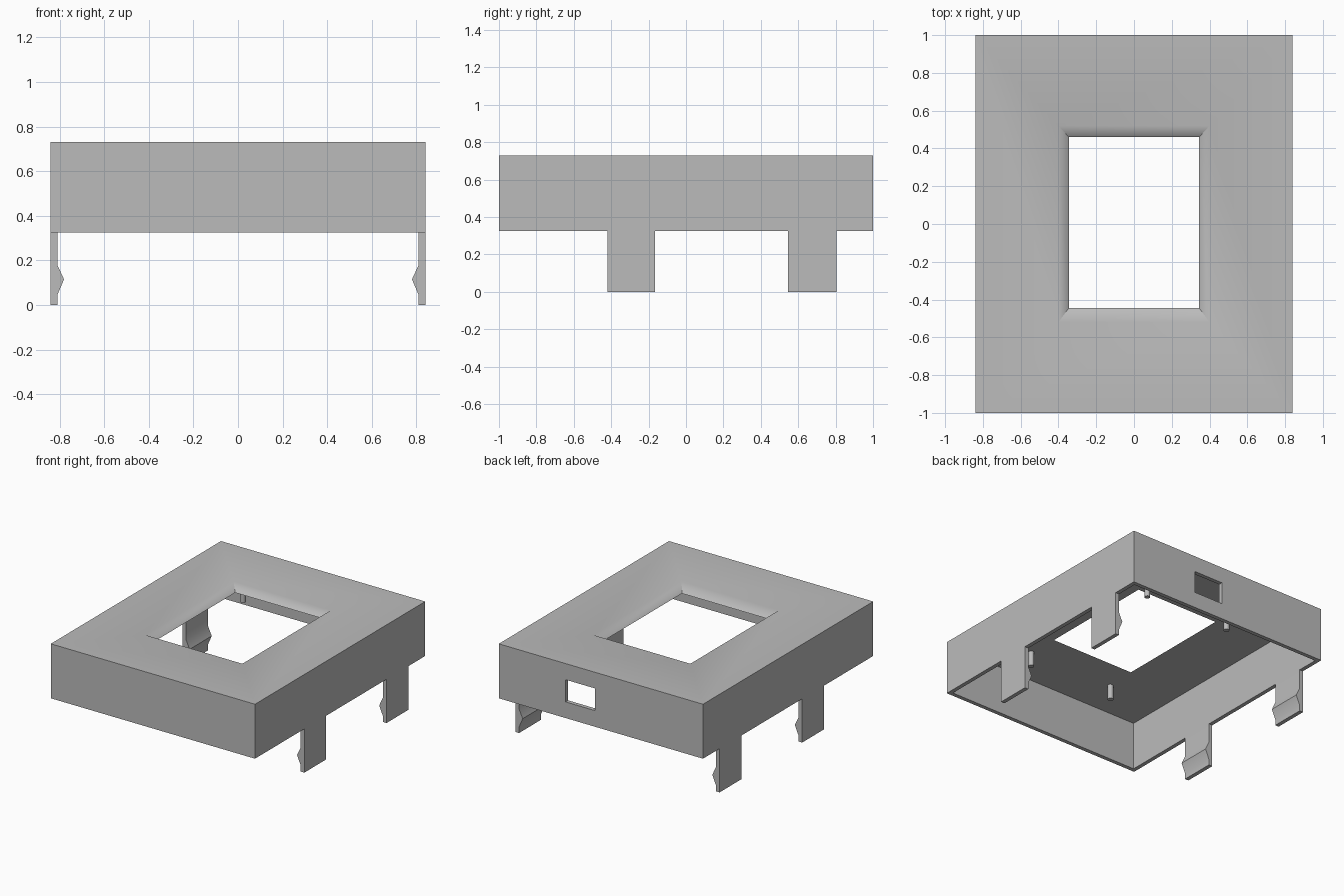
import bpy
import bmesh

default = bpy.data.objects.get("Cube")
if default:
    bpy.data.objects.remove(default, do_unlink=True)

grey = bpy.data.materials.new("plain grey")
grey.use_nodes = True
colour = (0.5, 0.5, 0.5, 1)
grey.diffuse_color = colour
grey.node_tree.nodes["Principled BSDF"].inputs["Base Color"].default_value = colour

HALF_X, HALF_Y = 0.84, 1.0
BOTTOM, TOP, CEILING = 0.325, 0.73, 0.685
WALL = 0.03


def make_object(name, bm):
    bmesh.ops.recalc_face_normals(bm, faces=bm.faces)
    mesh = bpy.data.meshes.new(name)
    bm.to_mesh(mesh)
    bm.free()
    obj = bpy.data.objects.new(name, mesh)
    bpy.context.collection.objects.link(obj)
    mesh.materials.append(grey)
    return obj


def activate(obj):
    bpy.ops.object.select_all(action='DESELECT')
    obj.select_set(True)
    bpy.context.view_layer.objects.active = obj


def smooth(obj, angle=0.79):
    activate(obj)
    bpy.ops.object.shade_smooth_by_angle(angle=angle)


def rectangle(bm, half_x, front, back, z):
    corners = ((-half_x, front), (half_x, front), (half_x, back), (-half_x, back))
    return [bm.verts.new((x, y, z)) for x, y in corners]


# Hollow cover: rectangular rings joined from the outer rim round to the inner rim
bm = bmesh.new()
in_x, in_y = HALF_X - WALL, HALF_Y - WALL
rings = [
    rectangle(bm, HALF_X, -HALF_Y, HALF_Y, BOTTOM),
    rectangle(bm, HALF_X, -HALF_Y, HALF_Y, TOP),
    rectangle(bm, 0.40, -0.52, 0.52, TOP),
    rectangle(bm, 0.345, -0.445, 0.46, CEILING),
    rectangle(bm, in_x, -in_y, in_y, CEILING),
    rectangle(bm, in_x, -in_y, in_y, BOTTOM),
]
for a, b in zip(rings, rings[1:] + rings[:1]):
    for i in range(4):
        j = (i + 1) % 4
        bm.faces.new((a[i], a[j], b[j], b[i]))
cover = make_object("cover", bm)

# Socket opening through the back wall
bm = bmesh.new()
bmesh.ops.create_cube(bm, size=1)
bmesh.ops.scale(bm, vec=(0.24, 0.2, 0.165), verts=bm.verts)
bmesh.ops.translate(bm, vec=(0.17, HALF_Y, 0.5275), verts=bm.verts)
cutter = make_object("socket_cutter", bm)
cutter.hide_render = True
cut = cover.modifiers.new("socket opening", 'BOOLEAN')
cut.operation = 'DIFFERENCE'
cut.solver = 'EXACT'
cut.object = cutter
activate(cover)
bpy.ops.object.modifier_apply(modifier=cut.name)
bpy.data.objects.remove(cutter, do_unlink=True)
smooth(cover)

# Snap legs with a ridge on the inner side
PROFILE = ((0.84, 0), (0.84, BOTTOM), (0.81, BOTTOM), (0.81, 0.18),
           (0.78, 0.115), (0.81, 0.045), (0.81, 0))
for side, sign in (("left", 1), ("right", -1)):
    for place, y0, y1 in (("front", -0.42, -0.165), ("back", 0.545, 0.805)):
        bm = bmesh.new()
        face = bm.faces.new([bm.verts.new((sign * x, y0, z)) for x, z in PROFILE])
        out = bmesh.ops.extrude_face_region(bm, geom=[face])
        moved = [v for v in out["geom"] if isinstance(v, bmesh.types.BMVert)]
        bmesh.ops.translate(bm, vec=(0, y1 - y0, 0), verts=moved)
        smooth(make_object(f"{place}_{side}_leg", bm))

# Locating pegs under the top plate
PEG_TIP = 0.575
for side, x in (("left", 0.355), ("right", -0.355)):
    for place, y in (("front", -0.675), ("back", 0.565)):
        bm = bmesh.new()
        bmesh.ops.create_cone(bm, cap_ends=True, segments=24, radius1=0.02,
                              radius2=0.02, depth=CEILING - PEG_TIP)
        bmesh.ops.translate(bm, vec=(x, y, (CEILING + PEG_TIP) / 2), verts=bm.verts)
        smooth(make_object(f"{place}_{side}_peg", bm))
